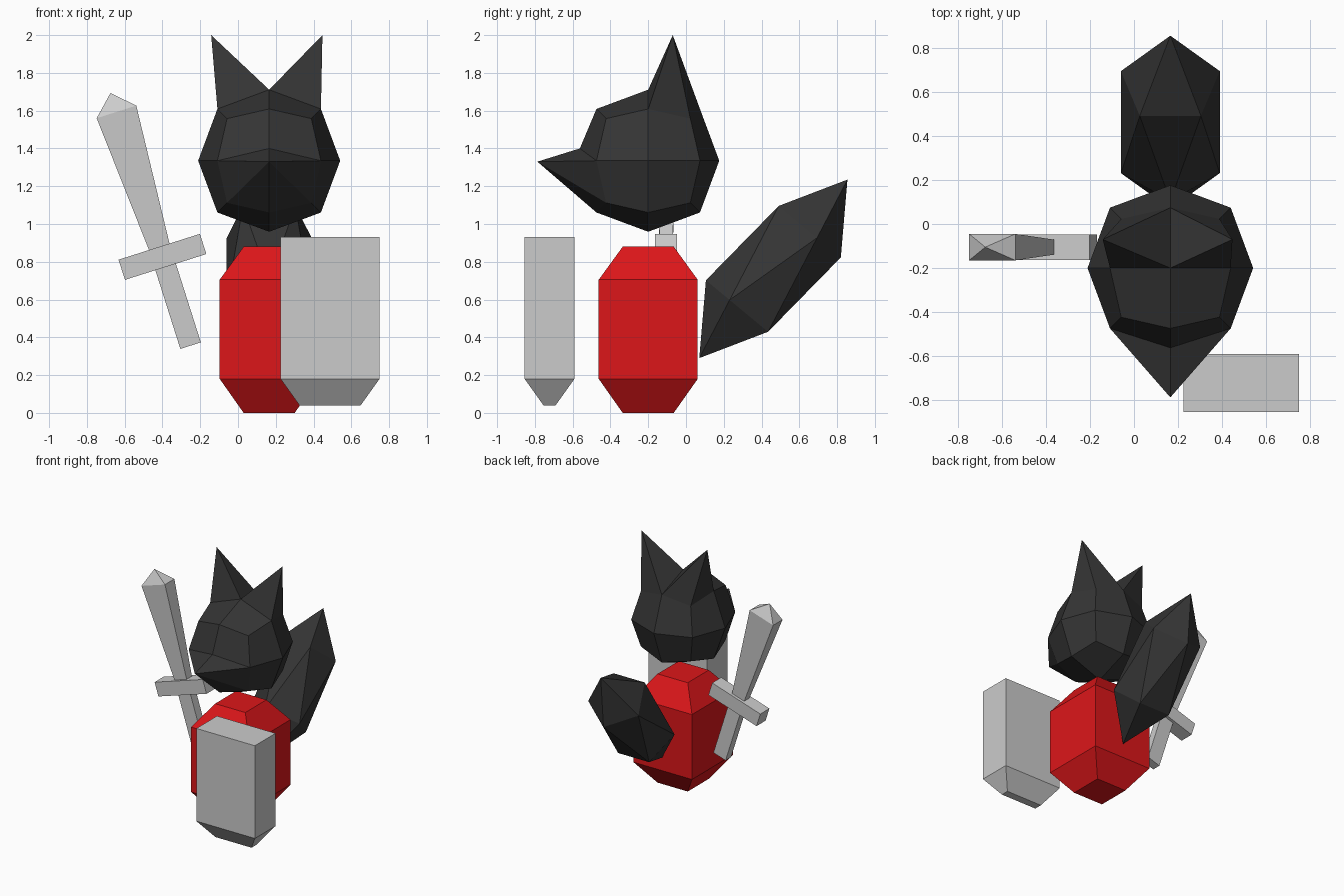
import bpy, bmesh
from math import radians
from mathutils import Matrix, Vector

if "Cube" in bpy.data.objects:
    bpy.data.objects.remove(bpy.data.objects["Cube"])


def material(name, color):
    m = bpy.data.materials.new(name)
    m.diffuse_color = color
    m.use_nodes = True
    m.node_tree.nodes["Principled BSDF"].inputs["Base Color"].default_value = m.diffuse_color
    return m


FUR = material("dark_fur", (0.035, 0.035, 0.035, 1))
RED = material("red_cloth", (0.72, 0.008, 0.01, 1))


def finish(name, bm, matrix, mat=None):
    bmesh.ops.recalc_face_normals(bm, faces=bm.faces)
    mesh = bpy.data.meshes.new(name)
    bm.to_mesh(mesh)
    bm.free()
    mesh.transform(matrix)
    if mat:
        mesh.materials.append(mat)
    obj = bpy.data.objects.new(name, mesh)
    bpy.context.collection.objects.link(obj)


def stack(name, sections, matrix, mat=None, apex=None):
    """Loft of rectangles (z, half x, half y), optionally ending in a point."""
    bm = bmesh.new()
    rings = [[bm.verts.new((sx * hx, sy * hy, z))
              for sx, sy in ((-1, -1), (1, -1), (1, 1), (-1, 1))]
             for z, hx, hy in sections]
    for a, b in zip(rings, rings[1:]):
        for i in range(4):
            j = (i + 1) % 4
            bm.faces.new((a[i], a[j], b[j], b[i]))
    bm.faces.new(rings[0][::-1])
    bm.faces.new(rings[-1])
    if apex is not None:
        bm.faces.ensure_lookup_table()
        tip = bmesh.ops.poke(bm, faces=[bm.faces[-1]])["verts"][0]
        tip.co = (0, 0, apex)
    finish(name, bm, matrix, mat)


# Body: square barrel with tapered ends
stack("body", [(0, .135, .135), (.18, .262, .262), (.705, .262, .262), (.88, .135, .135)],
      Matrix.Translation((.165, -.2, 0)), RED)

# Shield: thick slab with tapered foot
stack("shield", [(.04, .162, .032), (.18, .262, .132), (.93, .262, .132)],
      Matrix.Translation((.4875, -.7225, 0)))

# Sword: handle, guard and flared blade along one tilted axis
sword = Matrix.Translation((-.4, -.105, .826)) @ Matrix.Rotation(radians(-17.6), 4, 'Y')
stack("sword_handle", [(-.493, .057, .035), (-.055, .057, .035)], sword)
stack("sword_guard", [(-.056, .226, .058), (.056, .226, .058)], sword)
stack("sword_blade", [(.056, .057, .034), (.805, .11, .06)], sword, apex=.91)

# Tail: stretched icosphere
bm = bmesh.new()
bmesh.ops.create_icosphere(bm, subdivisions=1, radius=1)
finish("tail", bm, Matrix.Translation((.165, .4625, .7625))
       @ Matrix.Rotation(radians(-39.7), 4, 'X') @ Matrix.Rotation(radians(90), 4, 'Z')
       @ Matrix.Diagonal((.264, .264, .614, 1)), FUR)

# Head: subdivided cube rounded to a ball
bm = bmesh.new()
bmesh.ops.create_cube(bm, size=2)
bmesh.ops.subdivide_edges(bm, edges=bm.edges[:], cuts=1, use_grid_fill=True)
for v in bm.verts:
    v.co *= {1: .376, 2: .274, 3: .223}[sum(abs(c) > .5 for c in v.co)]


def pick(test):
    return [f for f in bm.faces if test(f.calc_center_median())]


# Ears: rear top quads pulled up to points
for side, x in ((-1, -.307), (1, .282)):
    quad = pick(lambda c: c.z > .2 and c.z > c.y > 0 and c.z > abs(c.x) and c.x * side > 0)
    bmesh.ops.poke(bm, faces=quad)["verts"][0].co = (x, .13, .665)

# Snout: lower front quads merged and pulled to a point, bridge raised
front = pick(lambda c: c.y < -.2 and -c.y > abs(c.x) and -c.y > -c.z > 0)
bridge = min(bm.verts, key=lambda v: (v.co - Vector((0, -.376, 0))).length)
muzzle = bmesh.ops.dissolve_faces(bm, faces=front)["region"]
bmesh.ops.poke(bm, faces=muzzle)["verts"][0].co = (0, -.587, -.005)
bridge.co = (0, -.362, .065)
finish("head", bm, Matrix.Translation((.165, -.2, 1.335)), FUR)
